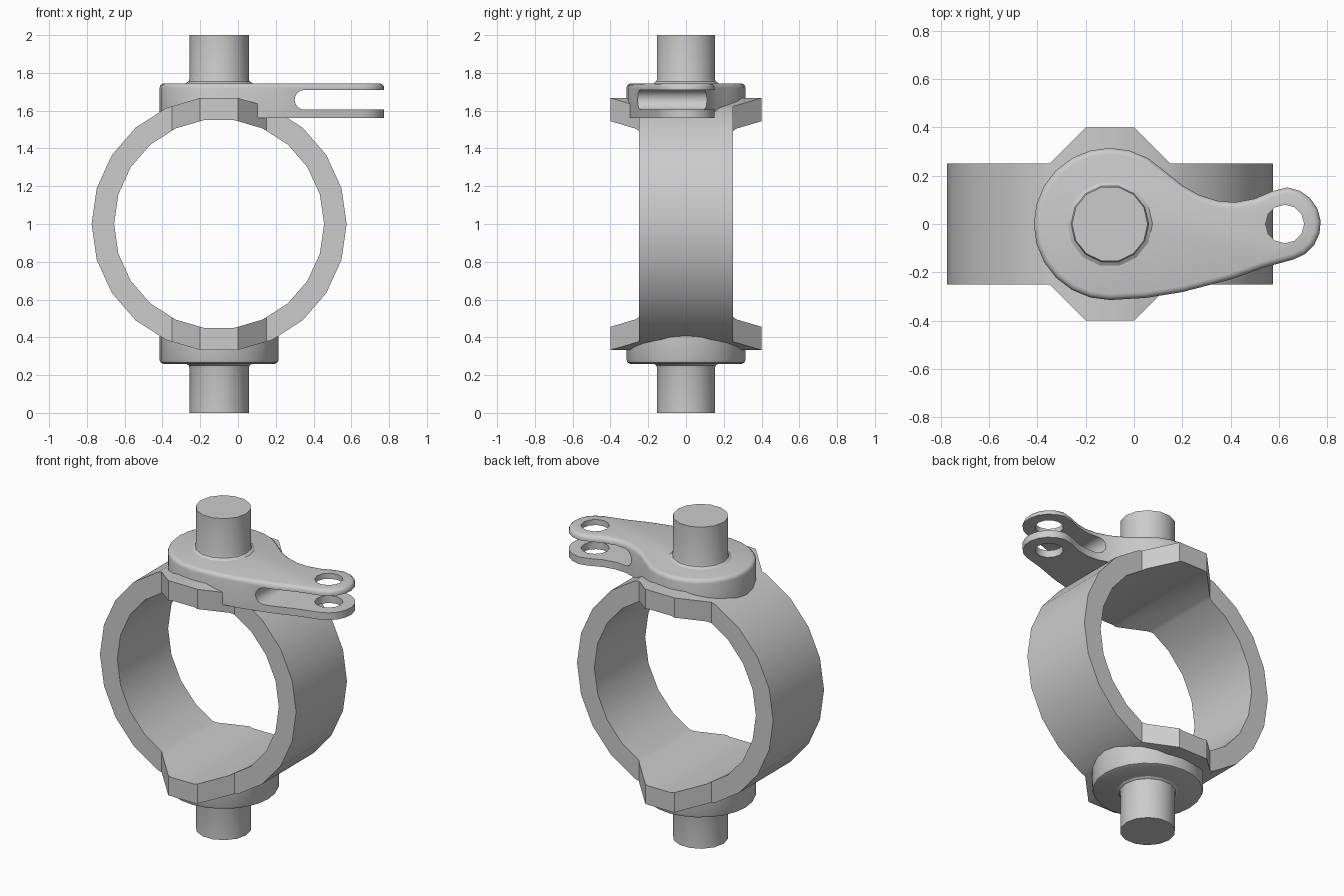
import bpy, bmesh
from math import sin, cos, radians, pi
from mathutils import Vector

if "Cube" in bpy.data.objects:
    bpy.data.objects.remove(bpy.data.objects["Cube"])

CX = -0.1  # shared x of ring and pins


def finish(name, bm):
    bmesh.ops.recalc_face_normals(bm, faces=bm.faces)
    me = bpy.data.meshes.new(name)
    bm.to_mesh(me)
    bm.free()
    ob = bpy.data.objects.new(name, me)
    bpy.context.collection.objects.link(ob)
    return ob


def arc(cx, cy, r, a0, a1, n):
    return [(cx + r * cos(radians(a0 + (a1 - a0) * i / n)),
             cy + r * sin(radians(a0 + (a1 - a0) * i / n))) for i in range(n + 1)]


def prism(name, pts, lo, hi, axis='z', round_top=0.0):
    place = (lambda p, h: (p[0], p[1], h)) if axis == 'z' else (lambda p, h: (p[0], h, p[1]))
    bm = bmesh.new()
    face = bm.faces.new([bm.verts.new(place(p, lo)) for p in pts])
    res = bmesh.ops.extrude_face_region(bm, geom=[face], use_keep_orig=True)
    up = [v for v in res['geom'] if isinstance(v, bmesh.types.BMVert)]
    bmesh.ops.translate(bm, verts=up, vec=Vector(place((0, 0), hi - lo)))
    if round_top:
        top = set(up)
        edges = [e for e in bm.edges if e.verts[0] in top and e.verts[1] in top]
        bmesh.ops.bevel(bm, geom=edges, offset=round_top, segments=3, profile=0.5,
                        affect='EDGES')
    return finish(name, bm)


def lathe(name, profile, sides):
    bm = bmesh.new()
    rings = [[bm.verts.new((CX + r * cos(2 * pi * i / sides), r * sin(2 * pi * i / sides), z))
              for i in range(sides)] for r, z in profile]
    for a, b in zip(rings, rings[1:]):
        for i in range(sides):
            j = (i + 1) % sides
            bm.faces.new((a[i], a[j], b[j], b[i]))
    bm.faces.new(rings[0])
    bm.faces.new(rings[-1])
    return finish(name, bm)


def boolean(ob, cutter, op):
    m = ob.modifiers.new(op, 'BOOLEAN')
    m.operation, m.object, m.solver = op, cutter, 'EXACT'
    dg = bpy.context.evaluated_depsgraph_get()
    me = bpy.data.meshes.new_from_object(ob.evaluated_get(dg))
    ob.modifiers.clear()
    ob.data = me
    bpy.data.objects.remove(cutter)


# Ring: a tube along y trimmed to a plan outline with front and back lugs
ring = prism('ring', arc(CX, 1, 0.675, 0, 360, 22)[:-1], -0.5, 0.5, 'y')
boolean(ring, prism('bore', arc(CX, 1, 0.556, 0, 360, 22)[:-1], -0.6, 0.6, 'y'), 'DIFFERENCE')
half = [(-1, 0.25), (-0.35, 0.25), (-0.2, 0.4), (0, 0.4), (0.15, 0.25), (1, 0.25)]
plan = half + [(x, -y) for x, y in reversed(half)]
boolean(ring, prism('plan_trim', plan, 0, 2), 'INTERSECT')

# Lever plate with a forked, drilled end
outline = (arc(CX, 0, 0.315, 45, 270, 15)
           + [(0.05, -0.306), (0.2, -0.282), (0.4, -0.23), (0.54, -0.18)]
           + arc(0.622, 0, 0.152, -75, 85, 8)
           + [(0.57, 0.135), (0.5, 0.105), (0.42, 0.09), (0.35, 0.095),
              (0.27, 0.12), (0.2, 0.16)])
lever = prism('lever_plate', outline, 1.56, 1.745, 'z', 0.025)
slot = [(0.9, 1.71), *arc(0.352, 1.6575, 0.0525, 90, 270, 8), (0.9, 1.605)]
boolean(lever, prism('slot', slot, -0.6, 0.6, 'y'), 'DIFFERENCE')
boolean(lever, prism('pin_hole', arc(0.625, 0, 0.08, 0, 360, 12)[:-1], 1.4, 1.9), 'DIFFERENCE')

# Pivot pins with a fillet at the base
pin = [(0.157, 0), (0.157, 0.237), (0.161, 0.251), (0.177, 0.262)]
pins = [lathe('lower_pin', pin, 14),
        lathe('upper_pin', [(r, 2 - z * 0.255 / 0.262) for r, z in pin], 14)]

# Lower boss with a rounded rim
boss = lathe('lower_boss', [(0.295, 0.26), (0.309, 0.266), (0.315, 0.28), (0.315, 0.43)], 24)

# Smooth shading with sharp edges kept
bpy.ops.object.select_all(action='DESELECT')
for ob in [ring, lever, boss] + pins:
    ob.select_set(True)
    bpy.context.view_layer.objects.active = ob
bpy.ops.object.shade_smooth_by_angle(angle=radians(32))
